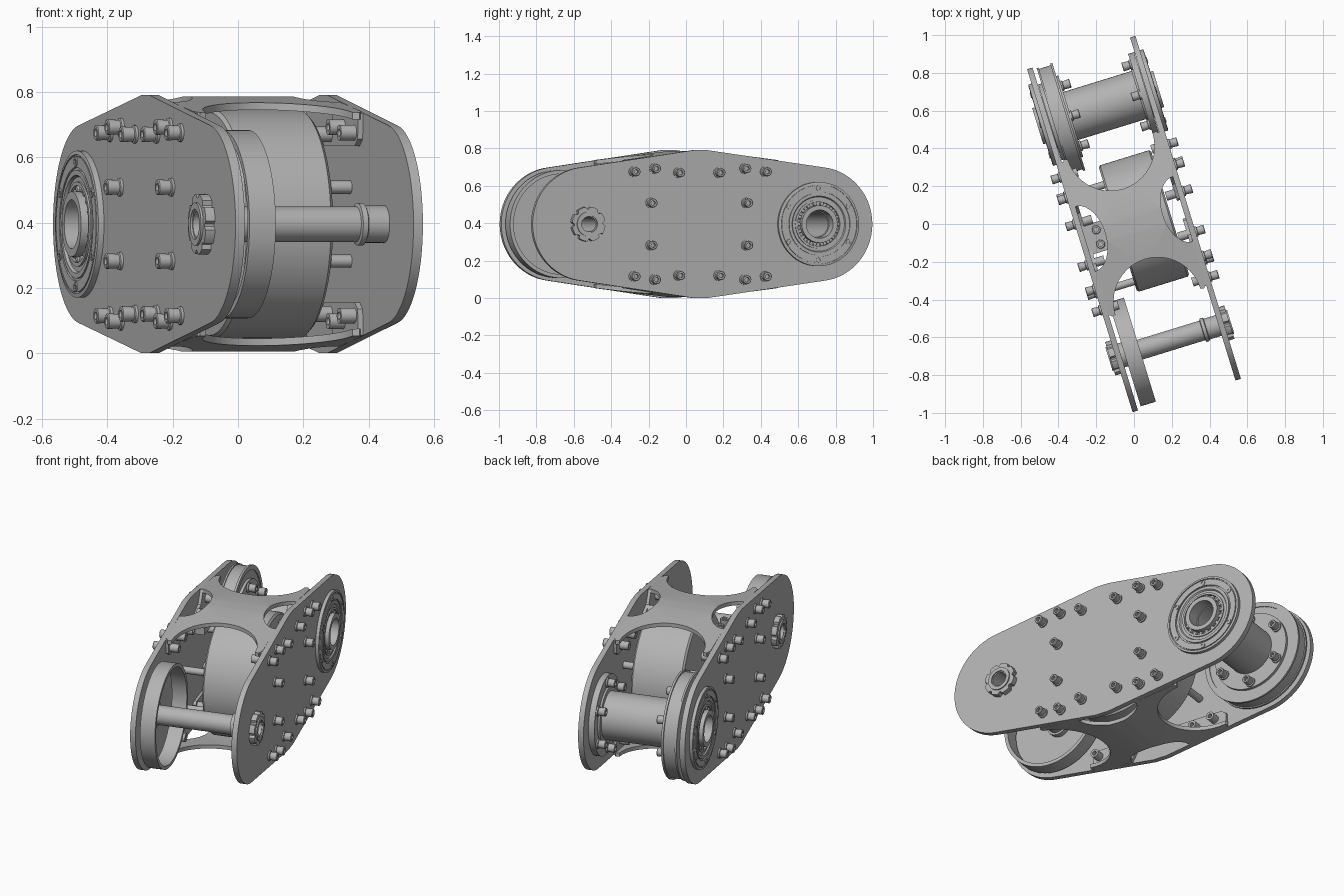
import bpy, bmesh, math
from mathutils import Matrix

cube = bpy.data.objects.get("Cube")
if cube:
    bpy.data.objects.remove(cube, do_unlink=True)

grey = bpy.data.materials.new("plain_grey")
grey.use_nodes = True
tone = (0.45, 0.45, 0.45, 1)
grey.diffuse_color = tone
grey.node_tree.nodes["Principled BSDF"].inputs["Base Color"].default_value = tone

TURN = Matrix.Rotation(math.radians(17.1), 4, 'Z')   # whole unit stands turned
MID = 0.395        # height of all main axes
END = 0.645        # distance of the end axes from the middle
INNER, OUTER = 0.27, 0.30   # faces of the side plates
made = []


def finish(name, bm):
    bmesh.ops.remove_doubles(bm, verts=bm.verts, dist=1e-5)
    bmesh.ops.recalc_face_normals(bm, faces=bm.faces)
    mesh = bpy.data.meshes.new(name)
    bm.to_mesh(mesh)
    bm.free()
    mesh.transform(TURN)
    mesh.materials.append(grey)
    ob = bpy.data.objects.new(name, mesh)
    bpy.context.collection.objects.link(ob)
    made.append(ob)
    return ob


def lathe(name, profile, y, z, side=1, segs=64, axis='X'):
    """Spin a closed (radius, distance) profile about a cross axis."""
    bm = bmesh.new()
    rings = []
    for i in range(segs):
        a = math.tau * i / segs
        c, s = math.cos(a), math.sin(a)
        if axis == 'X':
            rings.append([bm.verts.new((side * d, y + r * c, z + r * s)) for r, d in profile])
        else:
            rings.append([bm.verts.new((side + r * c, y + r * s, z + d)) for r, d in profile])
    n = len(profile)
    for i in range(segs):
        p, q = rings[i], rings[(i + 1) % segs]
        for j in range(n):
            k = (j + 1) % n
            if profile[j][0] or profile[k][0]:
                bm.faces.new((p[j], p[k], q[k], q[j]))
    bmesh.ops.dissolve_degenerate(bm, dist=1e-6, edges=bm.edges)
    return finish(name, bm)


def tube(name, r0, r1, x0, x1, y, z=MID, side=1, segs=64):
    return lathe(name, [(r0, x0), (r1, x0), (r1, x1), (r0, x1)], y, z, side, segs)


def solid(loops, place, h0, h1):
    """Extrude an outline with holes between two heights."""
    bm = bmesh.new()
    caps = ([], [])
    for loop in loops:
        low, high = ([bm.verts.new(place(a, b, h)) for a, b in loop] for h in (h0, h1))
        for i in range(len(loop)):
            j = (i + 1) % len(loop)
            bm.faces.new((low[i], low[j], high[j], high[i]))
            caps[0].append(bm.edges.get((low[i], low[j])))
            caps[1].append(bm.edges.get((high[i], high[j])))
    for edges in caps:
        bmesh.ops.triangle_fill(bm, edges=edges, use_beauty=True)
    return bm


def sideways(a, b, h):
    return (h, a, b)


def circle(y, z, r, n=64, start=0.0, sweep=math.tau, closed=True):
    steps = n if closed else n - 1
    return [(y + r * math.cos(start + sweep * i / steps),
             z + r * math.sin(start + sweep * i / steps)) for i in range(n)]


# Side plates: rounded ends joined by gently peaked edges
lean = math.radians(7)
arc = math.pi - 2 * lean
outline = circle(END, MID, 0.305, 40, -arc / 2, arc, False)
outline += [(0.03, 0.79), (-0.05, 0.79)]
outline += circle(-END, MID, 0.305, 40, math.pi - arc / 2, arc, False)
outline += [(-0.05, 0.0), (0.03, 0.0)]

BOLT = [(0, 0), (0.028, 0), (0.028, 0.008), (0.022, 0.010), (0.024, 0.046),
        (0.021, 0.049), (0.012, 0.049), (0.012, 0.03), (0, 0.03)]


def bolt(name, x, y, z, side, inward=False):
    way = -1 if inward else 1
    lathe(name, [(r, x + way * d) for r, d in BOLT], y, z, side, 20)


for side, label in ((1, "left"), (-1, "right")):
    holes = [circle(END, MID, 0.13), circle(-END, MID, 0.05)]
    finish(label + "_side_plate",
           solid([outline] + holes, sideways, side * INNER, side * OUTER))

    # Large bearing cover with a grooved face, races and balls
    lathe(label + "_bearing_cover",
          [(0.128, 0.25), (0.128, 0.312), (0.145, 0.312), (0.15, 0.32), (0.166, 0.32),
           (0.166, 0.313), (0.174, 0.313), (0.174, 0.32), (0.208, 0.32), (0.208, 0.314),
           (0.213, 0.314), (0.213, 0.32), (0.225, 0.318), (0.225, 0.298), (0.14, 0.298),
           (0.14, 0.25)], END, MID, side)
    tube(label + "_outer_race", 0.118, 0.13, 0.25, 0.318, END, side=side)
    tube(label + "_inner_race", 0.075, 0.1, 0.22, 0.335, END, side=side)
    tube(label + "_bearing_floor", 0.09, 0.13, 0.25, 0.298, END, side=side)
    for i, (y, z) in enumerate(circle(END, MID, 0.109, 18)):
        lathe(f"{label}_bearing_ball_{i}",
              [(0, 0.295), (0.009, 0.295), (0.012, 0.304), (0.009, 0.313), (0, 0.316)],
              y, z, side, 10)
    for i, (y, z) in enumerate(circle(END, MID, 0.192, 6, math.pi / 2)):
        tube(f"{label}_cover_screw_{i}", 0.007, 0.015, 0.315, 0.324, y, z, side, 20)

    # Notched lock nut on the thin axle
    notched = []
    for i in range(64):
        a = math.tau * i / 64
        r = 0.08 if i % 8 < 2 else 0.093
        notched.append((-END + r * math.cos(a), MID + r * math.sin(a)))
    finish(label + "_lock_nut",
           solid([notched, circle(-END, MID, 0.055)], sideways, side * OUTER, side * 0.33))
    tube(label + "_lock_nut_lip", 0.046, 0.066, 0.30, 0.337, -END, side=side)

    # Rows of cap bolts, mirrored above and below the axis
    rows = [(-0.385, 0.28), (-0.27, 0.297), (-0.135, 0.275),
            (0.09, 0.275), (0.235, 0.297), (0.35, 0.28)]
    for up in (1, -1):
        for i, (y, dz) in enumerate(rows):
            bolt(f"{label}_plate_bolt_{i}_{up}", OUTER, y, MID + up * dz, side)
            tube(f"{label}_inner_nut_{i}_{up}", 0.012, 0.024, 0.205, 0.257,
                 y, MID + up * dz, side, 20)
        for y in (-0.29, 0.245):
            z = MID + up * 0.113
            bolt(f"{label}_middle_bolt", OUTER, y, z, side)
            near = 0.19 if side > 0 else 0.08
            lathe(f"{label}_motor_standoff",
                  [(0, near), (0.02, near), (0.02, INNER), (0, INNER)], y, z, side, 24)


# Cross braces: four-armed sheets bent to the plate edges, with bolted tabs
def brace_outline():
    pts = []
    steps = [i / 20 for i in range(21)]
    right = [(0.27 - 0.11 * math.sin(math.pi * t), -0.18 * math.cos(math.pi * t)) for t in steps]
    back = [(0.235 * math.cos(math.pi * t), 0.43 - 0.235 * math.sin(math.pi * t)) for t in steps]
    pts += right + [(0.27, 0.41), (0.255, 0.435)] + back + [(-0.255, 0.435), (-0.27, 0.41)]
    pts += [(-x, -y) for x, y in right]
    pts += [(-0.27, -0.41), (-0.255, -0.435)] + [(-x, -y) for x, y in back]
    return pts + [(0.255, -0.435), (0.27, -0.41)]


for up, label in ((1, "top"), (-1, "bottom")):
    bm = solid([brace_outline()], lambda a, b, h: (a, b, MID + up * h), 0.368, 0.39)
    for y in (-0.05, 0.05):
        bmesh.ops.bisect_plane(bm, geom=bm.verts[:] + bm.edges[:] + bm.faces[:],
                               plane_co=(0, y, 0), plane_no=(0, 1, 0))
    for v in bm.verts:
        v.co.z -= up * 0.125 * max(0, abs(v.co.y) - 0.05)
    finish(label + "_cross_brace", bm)
    for side in (1, -1):
        for end in (1, -1):
            tab = [(0.06, 0.27), (0.05, 0.255), (0.07, 0.24), (0.39, 0.24), (0.42, 0.26),
                   (0.425, 0.34), (0.18, 0.37), (0.14, 0.30)]
            loop = [(end * y, MID + up * z) for y, z in tab]
            finish(label + "_brace_tab",
                   solid([loop], sideways, side * 0.254, side * INNER))

# Central motor drum
lathe("motor_drum", [(0, -0.09), (0.34, -0.09), (0.35, -0.08), (0.35, 0.19),
                     (0.34, 0.2), (0, 0.2)], 0, MID, segs=128)

# Rear wheel, roller and flange
lathe("rear_wheel",
      [(0.09, -0.268), (0.21, -0.268), (0.21, -0.25), (0.295, -0.25), (0.295, -0.24),
       (0.288, -0.24), (0.288, -0.175), (0.297, -0.175), (0.297, -0.163), (0.27, -0.163),
       (0.27, -0.168), (0.225, -0.168), (0.225, -0.152), (0.09, -0.152)],
      END, MID, segs=128)
tube("rear_roller", 0.09, 0.133, -0.16, 0.24, END)
tube("rear_roller_core", 0.07, 0.095, -0.26, 0.26, END)
lathe("rear_flange", [(0.09, 0.225), (0.16, 0.225), (0.165, 0.235), (0.225, 0.235),
                      (0.225, 0.268), (0.09, 0.268)], END, MID)
for i, (y, z) in enumerate(circle(END, MID, 0.192, 6, math.pi / 2)):
    bolt(f"wheel_bolt_{i}", 0.152, y, z, -1, True)
    bolt(f"flange_bolt_{i}", 0.235, y, z, 1, True)

# Front ring and thin axle
tube("front_ring", 0.268, 0.288, -0.25, -0.166, -END, segs=128)
lathe("front_axle",
      [(0.04, -0.33), (0.05, -0.33), (0.05, -0.27), (0.066, -0.27), (0.066, -0.24),
       (0.054, -0.24), (0.054, 0.18), (0.065, 0.183), (0.065, 0.2), (0.057, 0.204),
       (0.057, 0.27), (0.05, 0.27), (0.05, 0.33), (0.04, 0.33)], -END, MID)

# Small bracket with two upright screws beside the drum
block = [(-0.09, 0.63), (0.07, 0.63), (0.07, 0.67), (-0.09, 0.67)]
finish("small_bracket", solid([block], sideways, -INNER, -0.16))
for y in (-0.05, 0.03):
    lathe("bracket_screw", BOLT, y, 0.67, side=-0.2, segs=20, axis='Z')

# Smooth the round walls and keep the edges crisp
bpy.ops.object.select_all(action='DESELECT')
for ob in made:
    ob.select_set(True)
bpy.context.view_layer.objects.active = made[0]
bpy.ops.object.shade_smooth_by_angle(angle=math.radians(30))
